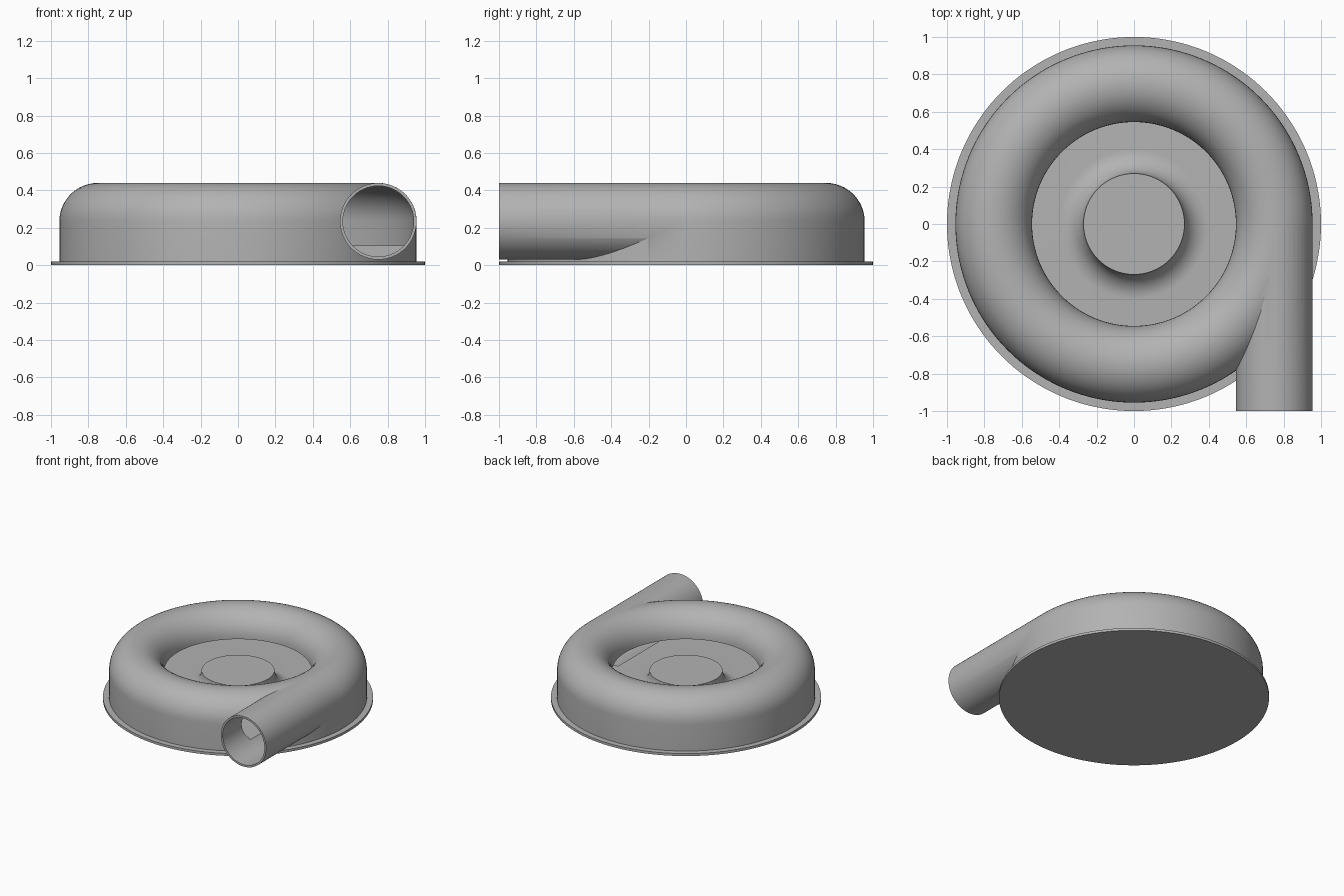
import bpy, bmesh, math
from mathutils import Matrix

cube = bpy.data.objects.get("Cube")
if cube:
    bpy.data.objects.remove(cube, do_unlink=True)

RING, TUBE, MID = 0.75, 0.205, 0.235   # scroll radius, tube radius, tube centre height
BORE, FLOOR = 0.19, 0.105

grey = bpy.data.materials.new("casing_grey")
grey.use_nodes = True
colour = (0.45, 0.45, 0.45, 1)
grey.diffuse_color = colour
grey.node_tree.nodes["Principled BSDF"].inputs["Base Color"].default_value = colour


def arc(cx, cz, r, start, end, steps=24):
    angles = [math.radians(start + (end - start) * i / steps) for i in range(steps + 1)]
    return [(cx + r * math.cos(a), cz + r * math.sin(a)) for a in angles]


def finish(bm, name):
    bmesh.ops.recalc_face_normals(bm, faces=bm.faces)
    mesh = bpy.data.meshes.new(name)
    bm.to_mesh(mesh)
    bm.free()
    mesh.materials.append(grey)
    obj = bpy.data.objects.new(name, mesh)
    bpy.context.collection.objects.link(obj)
    return obj


def lathe(name, profile, closed=False, steps=144):
    bm = bmesh.new()
    verts = [bm.verts.new((r, 0, z)) for r, z in profile]
    pairs = list(zip(verts, verts[1:] + verts[:1]))
    edges = [bm.edges.new(p) for p in (pairs if closed else pairs[:-1])]
    bmesh.ops.spin(bm, geom=verts + edges, cent=(0, 0, 0), axis=(0, 0, 1),
                   angle=math.tau, steps=steps)
    bmesh.ops.remove_doubles(bm, verts=bm.verts, dist=1e-5)
    bmesh.ops.dissolve_degenerate(bm, edges=bm.edges, dist=1e-6)
    return finish(bm, name)


def pipe(name, radius, front, back):
    bm = bmesh.new()
    place = Matrix.Translation((RING, (front + back) / 2, MID)) @ Matrix.Rotation(math.pi / 2, 4, 'X')
    bmesh.ops.create_cone(bm, cap_ends=True, segments=96, radius1=radius, radius2=radius,
                          depth=back - front, matrix=place)
    return finish(bm, name)


def boolean(obj, tool, operation):
    mod = obj.modifiers.new(operation.lower(), 'BOOLEAN')
    mod.operation, mod.solver, mod.object = operation, 'EXACT', tool
    bpy.ops.object.select_all(action='DESELECT')
    bpy.context.view_layer.objects.active = obj
    obj.select_set(True)
    bpy.ops.object.modifier_apply(modifier=mod.name)
    bpy.data.objects.remove(tool, do_unlink=True)


# Casing: base flange, outer wall, rounded scroll shell, chamber floor and flared hub
hub_r = 0.27
flare = MID - FLOOR
profile = [(0, 0), (1, 0), (1, 0.02), (RING + TUBE, 0.02)]
profile += arc(RING, MID, TUBE, 0, 180)
profile += arc(RING, MID, BORE, 180, 0)
profile += [(RING + BORE, FLOOR)]
profile += arc(hub_r + flare, MID, flare, 270, 180, 16)
profile += [(0, MID)]
casing = lathe("pump_casing", profile)

# Outlet pipe, cleared where it enters the chamber
outlet = pipe("outlet_pipe", TUBE - 0.0005, -1, 0)
room = [(0.45, MID), (0.45, 0.1), (RING + 0.195, 0.1)] + arc(RING, MID, 0.195, 0, 180)
boolean(outlet, lathe("chamber_cutter", room, closed=True), 'DIFFERENCE')
boolean(casing, outlet, 'UNION')

# Bore through the outlet into the chamber
boolean(casing, pipe("bore_cutter", BORE - 0.001, -1.1, 0), 'DIFFERENCE')

bpy.ops.object.shade_smooth_by_angle(angle=math.radians(30))
